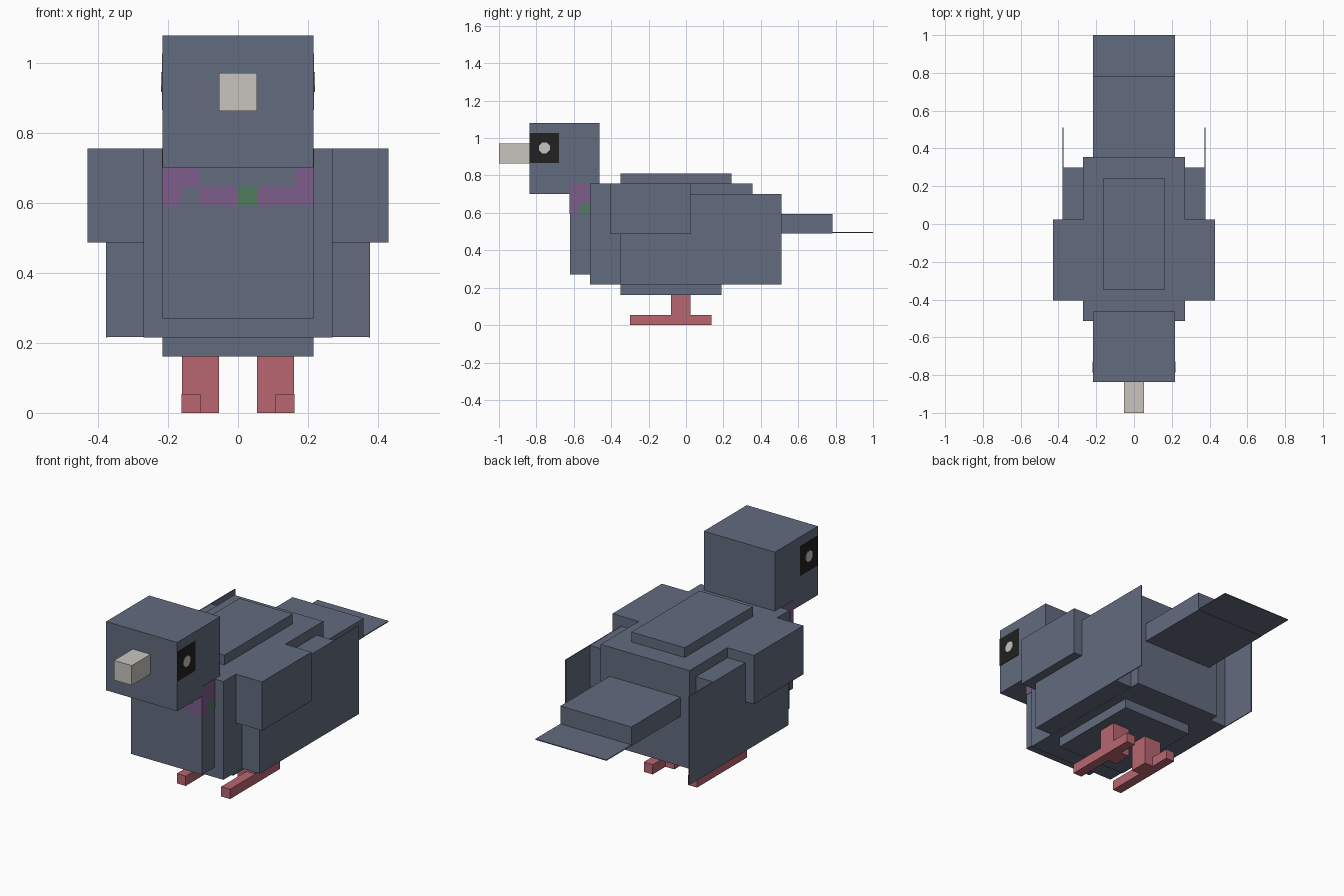
import bpy, bmesh, math
from mathutils import Matrix

cube = bpy.data.objects.get("Cube")
if cube:
    bpy.data.objects.remove(cube, do_unlink=True)


def material(name, rgb):
    m = bpy.data.materials.new(name)
    m.use_nodes = True
    m.diffuse_color = (*rgb, 1)
    bsdf = m.node_tree.nodes["Principled BSDF"]
    bsdf.inputs["Base Color"].default_value = (*rgb, 1)
    bsdf.inputs["Roughness"].default_value = 0.9
    return m


GREY = material("slate grey", (0.122, 0.147, 0.209))
PINK = material("leg pink", (0.479, 0.133, 0.165))
BONE = material("bone white", (0.578, 0.558, 0.521))
PURPLE = material("purple sheen", (0.205, 0.109, 0.254))
GREEN = material("green sheen", (0.080, 0.205, 0.114))
BLACK = material("eye black", (0.015, 0.015, 0.015))


def finish(name, bm, mat):
    bmesh.ops.recalc_face_normals(bm, faces=bm.faces)
    me = bpy.data.meshes.new(name)
    bm.to_mesh(me)
    bm.free()
    me.materials.append(mat)
    ob = bpy.data.objects.new(name, me)
    bpy.context.collection.objects.link(ob)
    return ob


def box(name, x, y, z, mat=GREY):
    """Axis-aligned box from (min, max) pairs."""
    bm = bmesh.new()
    bmesh.ops.create_cube(bm, size=1)
    for v in bm.verts:
        for i, (lo, hi) in enumerate((x, y, z)):
            v.co[i] = lo if v.co[i] < 0 else hi
    return finish(name, bm, mat)


def pair(name, x, y, z, mat=GREY):
    """Box on the left side (+x) and its mirror on the right."""
    box("left_" + name, x, y, z, mat)
    box("right_" + name, (-x[1], -x[0]), y, z, mat)


# Torso
box("body", (-0.27, 0.27), (-0.513, 0.355), (0.216, 0.756))
box("back_slab", (-0.162, 0.162), (-0.35, 0.243), (0.75, 0.81))
box("belly_slab", (-0.216, 0.216), (-0.35, 0.189), (0.162, 0.22))
box("chest", (-0.216, 0.216), (-0.621, -0.5), (0.27, 0.754))

# Head and beak
box("head", (-0.216, 0.216), (-0.837, -0.463), (0.702, 1.08))
box("beak", (-0.054, 0.054), (-1.0, -0.83), (0.864, 0.972), BONE)

# Eyes: black plates with a pale pupil disc
pair("eye", (0.212, 0.218), (-0.837, -0.68), (0.866, 1.028), BLACK)
for side, s in (("left", 1), ("right", -1)):
    bm = bmesh.new()
    bmesh.ops.create_cone(
        bm, cap_ends=True, segments=8, radius1=0.031, radius2=0.031, depth=0.004,
        matrix=Matrix.Translation((s * 0.218, -0.757, 0.947))
        @ Matrix.Rotation(math.pi / 2, 4, "Y") @ Matrix.Rotation(math.pi / 8, 4, "Z"))
    finish(side + "_pupil", bm, BONE)

# Coloured neck patches on the chest front
P = 0.054
front = [("neck_patch_a", -4, -3, 0.594, 0.702, PURPLE),
         ("neck_patch_b", -3, -2, 0.648, 0.702, PURPLE),
         ("neck_patch_c", -2, 0, 0.594, 0.648, PURPLE),
         ("neck_patch_d", 0, 1, 0.594, 0.648, GREEN),
         ("neck_patch_e", 1, 4, 0.594, 0.648, PURPLE),
         ("neck_patch_f", 3, 4, 0.648, 0.702, PURPLE)]
for name, a, b, z0, z1, mat in front:
    box(name, (a * P, b * P), (-0.623, -0.619), (z0, z1), mat)

# Coloured neck patches on the chest sides
pair("neck_side_front", (0.214, 0.218), (-0.622, -0.567), (0.594, 0.756), PURPLE)
pair("neck_side_upper", (0.214, 0.218), (-0.567, -0.513), (0.648, 0.756), PURPLE)
pair("neck_side_lower", (0.214, 0.218), (-0.567, -0.513), (0.594, 0.648), GREEN)

# Wings: shoulder block, inner block and thin flight feathers
pair("shoulder", (0.26, 0.43), (-0.405, 0.025), (0.488, 0.756))
pair("wing", (0.26, 0.376), (-0.351, 0.299), (0.217, 0.701))
pair("flight_feathers", (0.373, 0.378), (-0.351, 0.51), (0.216, 0.702))

# Tail block with a thin feather plate
box("tail", (-0.216, 0.216), (0.34, 0.783), (0.49, 0.595))
box("tail_feathers", (-0.216, 0.216), (0.57, 1.0), (0.492, 0.497))

# Legs and toes
pair("leg", (0.054, 0.16), (-0.081, 0.024), (0.0, 0.17), PINK)
pair("toe", (0.108, 0.162), (-0.3, 0.135), (0.0, 0.054), PINK)
